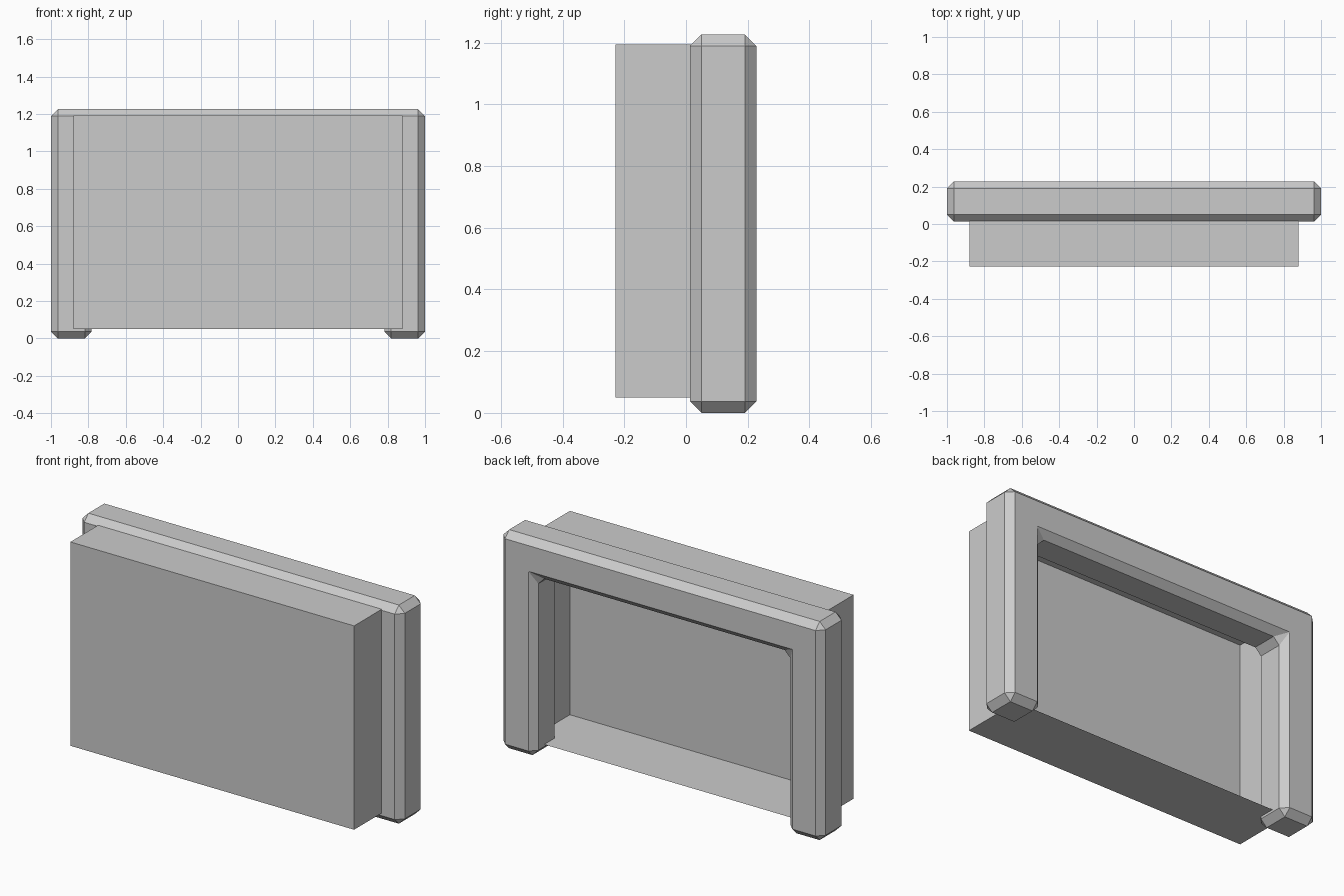
import bpy, bmesh

if "Cube" in bpy.data.objects:
    bpy.data.objects.remove(bpy.data.objects["Cube"])


def make_object(name, bm):
    mesh = bpy.data.meshes.new(name)
    bm.to_mesh(mesh)
    bm.free()
    obj = bpy.data.objects.new(name, mesh)
    bpy.context.collection.objects.link(obj)
    return obj


# Arch frame: upside-down U profile, extruded in depth and chamfered
FRONT, BACK, TOP, LEG_IN, BAR_Z = 0.013, 0.228, 1.226, 0.782, 1.008
half = [(LEG_IN, BAR_Z), (LEG_IN, 0), (1, 0), (1, TOP)]
profile = half + [(-x, z) for x, z in reversed(half)]
bm = bmesh.new()
face = bm.faces.new([bm.verts.new((x, FRONT, z)) for x, z in profile])
ext = bmesh.ops.extrude_face_region(bm, geom=[face])
new_verts = [g for g in ext["geom"] if isinstance(g, bmesh.types.BMVert)]
bmesh.ops.translate(bm, verts=new_verts, vec=(0, BACK - FRONT, 0))
bmesh.ops.recalc_face_normals(bm, faces=bm.faces)
frame = make_object("arch_frame", bm)
bevel = frame.modifiers.new("chamfer", 'BEVEL')
bevel.width = 0.037
bevel.segments = 1
bevel.limit_method = 'ANGLE'

# Front panel: thin-skinned box, open at the back, set into the frame
bm = bmesh.new()
bmesh.ops.create_cube(bm, size=1)
lo, hi = (-0.88, -0.228, 0.05), (0.88, 0.14, 1.193)
for v in bm.verts:
    v.co = [hi[i] if v.co[i] > 0 else lo[i] for i in range(3)]
bm.normal_update()
bmesh.ops.delete(bm, geom=[f for f in bm.faces if f.normal.y > 0.5], context='FACES')
make_object("front_panel", bm)
